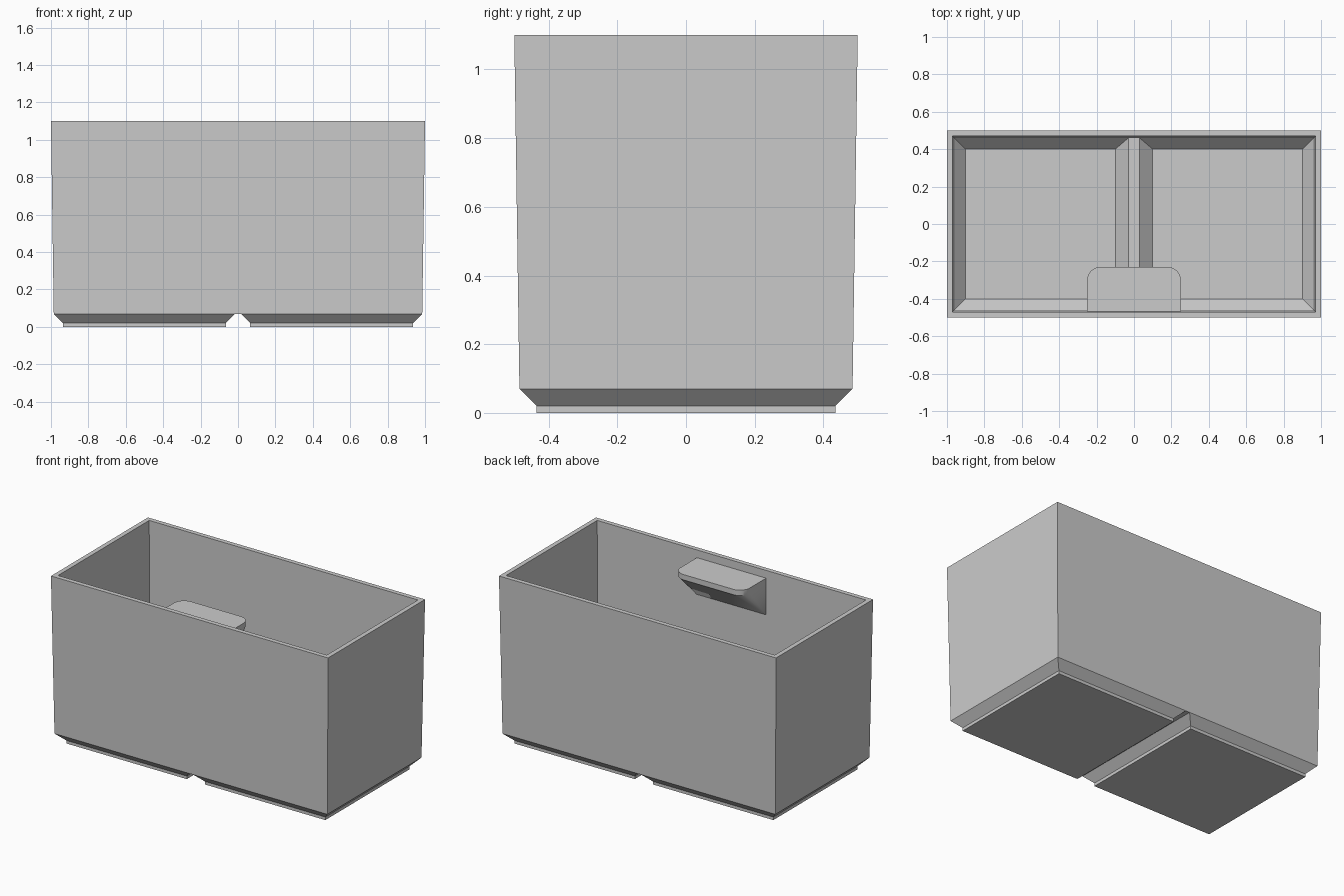
import bpy, bmesh
from math import sin, cos, pi

cube = bpy.data.objects.get("Cube")
if cube:
    bpy.data.objects.remove(cube)

grey = bpy.data.materials.new("light grey plastic")
grey.use_nodes = True
GREY = (0.6, 0.6, 0.6, 1)
grey.diffuse_color = GREY
grey.node_tree.nodes["Principled BSDF"].inputs["Base Color"].default_value = GREY


def finish(bm, name):
    bmesh.ops.remove_doubles(bm, verts=bm.verts, dist=0.0005)
    bmesh.ops.recalc_face_normals(bm, faces=bm.faces)
    mesh = bpy.data.meshes.new(name)
    bm.to_mesh(mesh)
    bm.free()
    mesh.materials.append(grey)
    obj = bpy.data.objects.new(name, mesh)
    bpy.context.collection.objects.link(obj)
    return obj


def loft(bm, rings, cap=False):
    """Join closed loops of points with quads, optionally capping the last."""
    loops = [[bm.verts.new(p) for p in ring] for ring in rings]
    for a, b in zip(loops, loops[1:]):
        for i in range(len(a)):
            j = (i + 1) % len(a)
            bm.faces.new((a[i], a[j], b[j], b[i]))
    if cap:
        bm.faces.new(loops[-1])


def wall_ring(x, y, z, gap):
    """Rectangle with its long sides split either side of the middle."""
    xs = (-x, -gap, gap, x)
    return [(v, -y, z) for v in xs] + [(v, y, z) for v in reversed(xs)]


def half_ring(side, x0, x1, y, z):
    return [(side * x, v, z) for x, v in ((x0, -y), (x1, -y), (x1, y), (x0, y))]


def strip(bm, x, y, z):
    bm.faces.new([bm.verts.new(p) for p in
                  ((-x, -y, z), (x, -y, z), (x, y, z), (-x, y, z))])


# Bin: tapered walls and rim, two chamfered feet, two floor pockets
TOP, GROOVE, RIDGE = 1.1, 0.015, 0.03
bm = bmesh.new()
loft(bm, [wall_ring(0.985, 0.485, 0.07, GROOVE),
          wall_ring(1, 0.5, TOP, GROOVE),
          wall_ring(0.97, 0.47, TOP, RIDGE),
          wall_ring(0.96, 0.46, 0.095, RIDGE)])
for side in (-1, 1):
    loft(bm, [half_ring(side, GROOVE, 0.985, 0.485, 0.07),
              half_ring(side, 0.065, 0.935, 0.435, 0.02),
              half_ring(side, 0.065, 0.935, 0.435, 0)], cap=True)
    loft(bm, [half_ring(side, RIDGE, 0.96, 0.46, 0.095),
              half_ring(side, 0.1, 0.9, 0.4, 0.03)], cap=True)
strip(bm, GROOVE, 0.485, 0.07)
strip(bm, RIDGE, 0.46, 0.095)
finish(bm, "bin_body")

# Label shelf: rounded plate on a wedge that tapers back to the front wall
HALF, BACK, EDGE, R = 0.25, -0.469, -0.23, 0.07
bm = bmesh.new()
outline = [(HALF, BACK)]
for i in range(9):
    a = i * pi / 16
    outline.append((HALF - R + R * cos(a), EDGE - R + R * sin(a)))
for side in (-1, 1):
    for x, y in outline:
        for z in (1.05, 1.015):
            bm.verts.new((side * x, y, z))
    bm.verts.new((side * HALF, BACK, 0.81))
bmesh.ops.convex_hull(bm, input=bm.verts)
bmesh.ops.dissolve_limit(bm, angle_limit=0.01, verts=bm.verts, edges=bm.edges)
shelf = finish(bm, "label_shelf")
bpy.context.view_layer.objects.active = shelf
shelf.select_set(True)
bpy.ops.object.shade_smooth_by_angle(angle=pi / 6)
